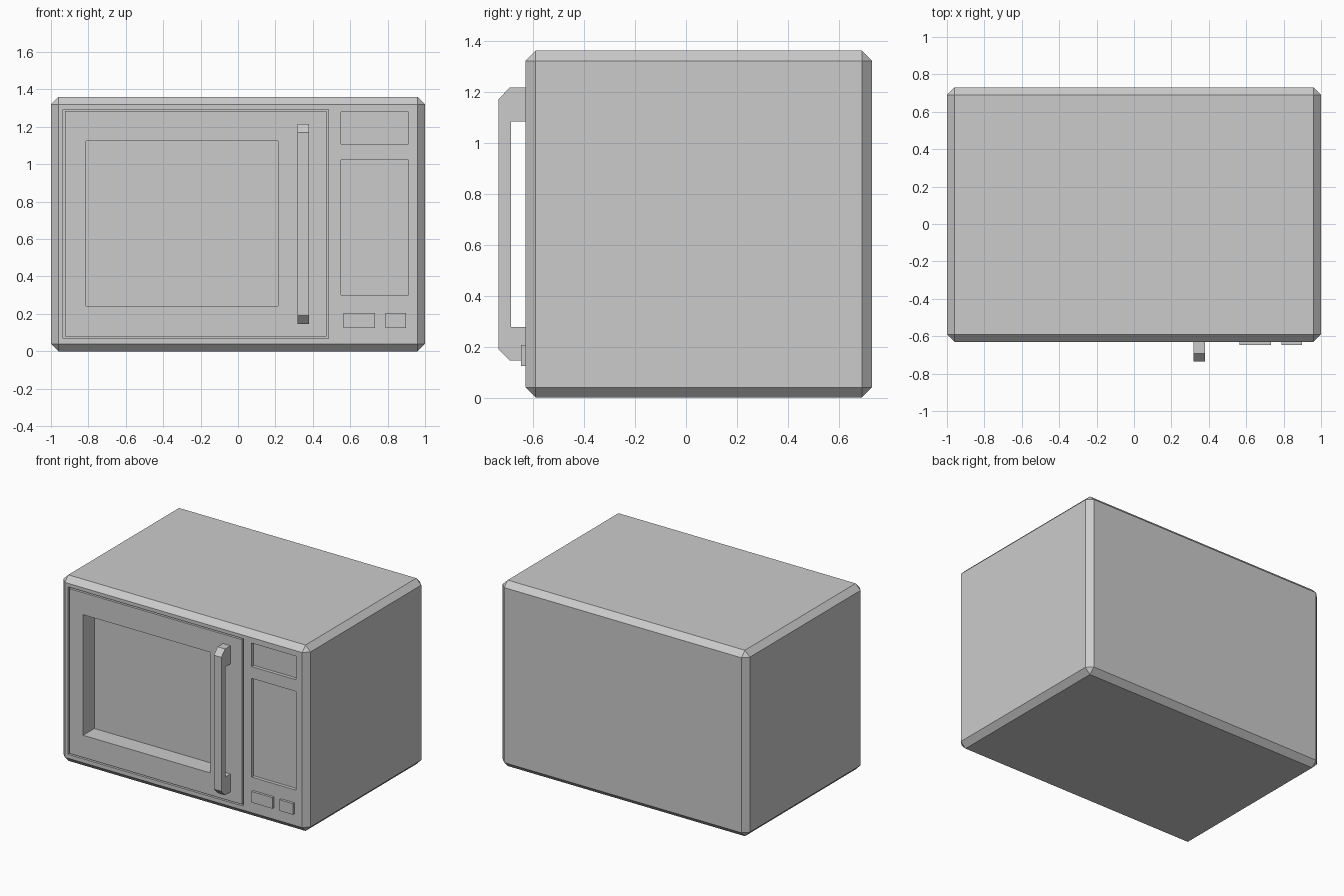
import bpy, bmesh

if "Cube" in bpy.data.objects:
    bpy.data.objects.remove(bpy.data.objects["Cube"])

FRONT = -0.63


def add_mesh(name, bm):
    bmesh.ops.recalc_face_normals(bm, faces=bm.faces)
    me = bpy.data.meshes.new(name)
    bm.to_mesh(me)
    bm.free()
    ob = bpy.data.objects.new(name, me)
    bpy.context.collection.objects.link(ob)
    return ob


def box(name, x, y, z, chamfer=0):
    bm = bmesh.new()
    bmesh.ops.create_cube(bm, size=1)
    for v in bm.verts:
        v.co = [lim[0] if c < 0 else lim[1] for lim, c in zip((x, y, z), v.co)]
    if chamfer:
        bmesh.ops.bevel(bm, geom=bm.edges[:], offset=chamfer, segments=1,
                        affect='EDGES', profile=0.5)
    return add_mesh(name, bm)


def cut(target, cutter):
    mod = target.modifiers.new("cut", 'BOOLEAN')
    mod.object = cutter
    mod.operation = 'DIFFERENCE'
    mod.solver = 'EXACT'
    bpy.context.view_layer.objects.active = target
    bpy.ops.object.modifier_apply(modifier=mod.name)
    bpy.data.objects.remove(cutter)


# Chamfered casing
casing = box("casing", (-1, 1), (FRONT, 0.73), (0, 1.36), 0.04)

# Thin groove outlining the door
groove = box("groove_cutter", (-0.935, 0.484), (-0.8, FRONT + 0.02), (0.069, 1.294))
cut(groove, box("door_keep", (-0.924, 0.474), (-0.9, 0), (0.079, 1.284)))
cut(casing, groove)

# Recesses: door window, display, keypad (x range, z range, depth)
for x, z, depth in [((-0.812, 0.213), (0.241, 1.123), 0.13),
                    ((0.55, 0.912), (1.108, 1.28), 0.025),
                    ((0.55, 0.912), (0.3, 1.022), 0.025)]:
    cut(casing, box("recess_cutter", x, (-0.8, FRONT + depth), z))

# Push buttons
for name, x in (("start_button", (0.565, 0.732)), ("stop_button", (0.788, 0.897))):
    box(name, x, (-0.648, FRONT + 0.005), (0.124, 0.205))

# Door handle: side profile extruded along x
profile = [(-0.63, 1.215), (-0.692, 1.215), (-0.735, 1.17), (-0.735, 0.19),
           (-0.692, 0.145), (-0.63, 0.145), (-0.63, 0.277), (-0.687, 0.277),
           (-0.687, 1.082), (-0.63, 1.082)]
bm = bmesh.new()
face = bm.faces.new([bm.verts.new((0.319, y, z)) for y, z in profile])
ext = bmesh.ops.extrude_face_region(bm, geom=[face])
bmesh.ops.translate(bm, vec=(0.061, 0, 0),
                    verts=[g for g in ext["geom"] if isinstance(g, bmesh.types.BMVert)])
add_mesh("door_handle", bm)
